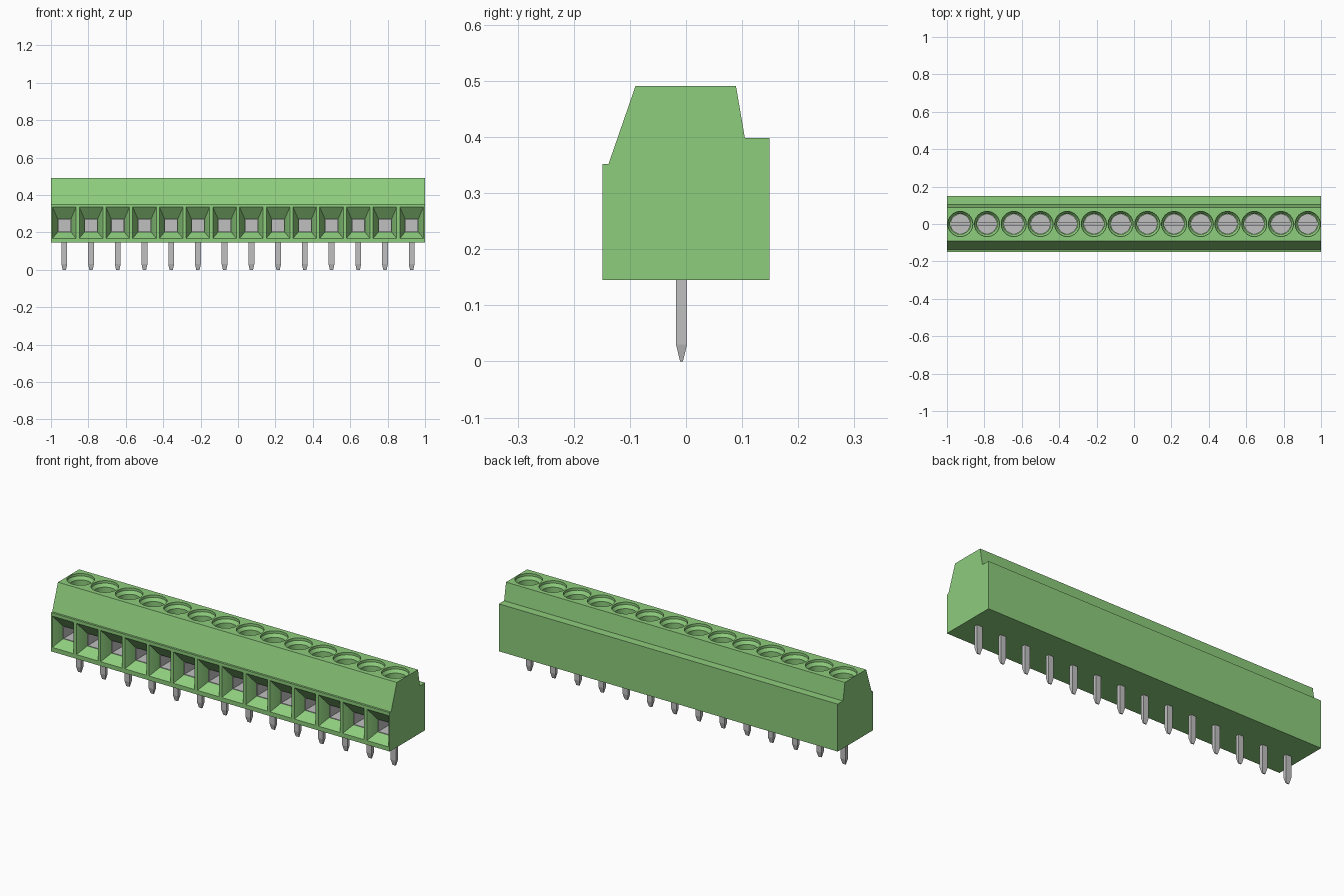
import bpy, bmesh, math

cube = bpy.data.objects.get("Cube")
if cube:
    bpy.data.objects.remove(cube, do_unlink=True)

POLES = 14
PITCH = 2 / POLES
CENTRES = [-1 + PITCH * (i + 0.5) for i in range(POLES)]


def material(name, colour):
    m = bpy.data.materials.new(name)
    m.use_nodes = True
    m.diffuse_color = colour
    bsdf = next(n for n in m.node_tree.nodes if n.type == 'BSDF_PRINCIPLED')
    bsdf.inputs["Base Color"].default_value = colour
    return m


GREEN = material("green plastic", (0.27, 0.61, 0.205, 1))
METAL = material("grey metal", (0.53, 0.53, 0.53, 1))


def loft(bm, rings):
    """Join rings of equal length into a closed, capped solid."""
    loops = [[bm.verts.new(p) for p in ring] for ring in rings]
    n = len(loops[0])
    for a, b in zip(loops, loops[1:]):
        for i in range(n):
            j = (i + 1) % n
            bm.faces.new((a[i], a[j], b[j], b[i]))
    bm.faces.new(loops[0][::-1])
    bm.faces.new(loops[-1])


def finish(bm, name, mat):
    bmesh.ops.recalc_face_normals(bm, faces=bm.faces)
    mesh = bpy.data.meshes.new(name)
    bm.to_mesh(mesh)
    bm.free()
    mesh.materials.append(mat)
    ob = bpy.data.objects.new(name, mesh)
    bpy.context.collection.objects.link(ob)
    return ob


def activate(ob):
    bpy.ops.object.select_all(action='DESELECT')
    ob.select_set(True)
    bpy.context.view_layer.objects.active = ob


def rect_xz(cx, w, z0, z1, y):
    return [(cx - w / 2, y, z0), (cx + w / 2, y, z0),
            (cx + w / 2, y, z1), (cx - w / 2, y, z1)]


def rect_xy(cx, cy, w, d, z):
    return [(cx - w / 2, cy - d / 2, z), (cx + w / 2, cy - d / 2, z),
            (cx + w / 2, cy + d / 2, z), (cx - w / 2, cy + d / 2, z)]


def circle(cx, r, z, n=32):
    return [(cx + r * math.cos(2 * math.pi * i / n),
             r * math.sin(2 * math.pi * i / n), z) for i in range(n)]


# Housing: stepped side profile extruded along x
PROFILE = [(-0.149, 0.145), (0.149, 0.145), (0.149, 0.398), (0.105, 0.398),
           (0.089, 0.491), (-0.09, 0.491), (-0.138, 0.352), (-0.149, 0.352)]
bm = bmesh.new()
loft(bm, [[(x, y, z) for y, z in PROFILE] for x in (-1, 1)])
housing = finish(bm, "housing", GREEN)

# Cutters: funnel-shaped wire entries and countersunk screw wells
bm = bmesh.new()
for cx in CENTRES:
    loft(bm, [rect_xz(cx, 0.126, 0.168, 0.335, -0.17),
              rect_xz(cx, 0.126, 0.168, 0.335, -0.149),
              rect_xz(cx, 0.070, 0.202, 0.271, -0.10),
              rect_xz(cx, 0.070, 0.202, 0.271, 0.03)])
    loft(bm, [circle(cx, 0.067, 0.52), circle(cx, 0.067, 0.478),
              circle(cx, 0.055, 0.462), circle(cx, 0.055, 0.365)])
cutter = finish(bm, "opening_cutter", GREEN)
cutter.hide_render = True

cut = housing.modifiers.new("openings", 'BOOLEAN')
cut.operation = 'DIFFERENCE'
cut.solver = 'EXACT'
cut.object = cutter
activate(housing)
bpy.ops.object.modifier_apply(modifier=cut.name)
bpy.data.objects.remove(cutter, do_unlink=True)
bpy.ops.object.shade_smooth_by_angle(angle=math.radians(30))

# Wire clamps: open-fronted metal boxes lining the entries
bm = bmesh.new()
for cx in CENTRES:
    loft(bm, [rect_xz(cx, 0.072, 0.201, 0.272, 0.028),
              rect_xz(cx, 0.072, 0.201, 0.272, -0.098),
              rect_xz(cx, 0.064, 0.205, 0.268, -0.098),
              rect_xz(cx, 0.064, 0.205, 0.268, 0.020)])
finish(bm, "wire_clamps", METAL)

# Screws: a round base with two raised halves leaving a slot along x
R, HALF_SLOT = 0.053, 0.009
a0 = math.asin(HALF_SLOT / R)
bm = bmesh.new()
for cx in CENTRES:
    loft(bm, [circle(cx, R, 0.345), circle(cx, R, 0.372)])
    for side in (1, -1):
        arc = [a0 + (math.pi - 2 * a0) * i / 14 for i in range(15)]
        loft(bm, [[(cx + R * math.cos(a), side * R * math.sin(a), z)
                   for a in arc] for z in (0.372, 0.388)])
screws = finish(bm, "slotted_screws", METAL)
activate(screws)
bpy.ops.object.shade_smooth_by_angle(angle=math.radians(30))

# Solder pins: flat rectangular legs with tapered tips
bm = bmesh.new()
for cx in CENTRES:
    loft(bm, [rect_xy(cx, -0.008, 0.018, 0.005, 0.0),
              rect_xy(cx, -0.008, 0.031, 0.0195, 0.03),
              rect_xy(cx, -0.008, 0.031, 0.0195, 0.16)])
finish(bm, "solder_pins", METAL)
